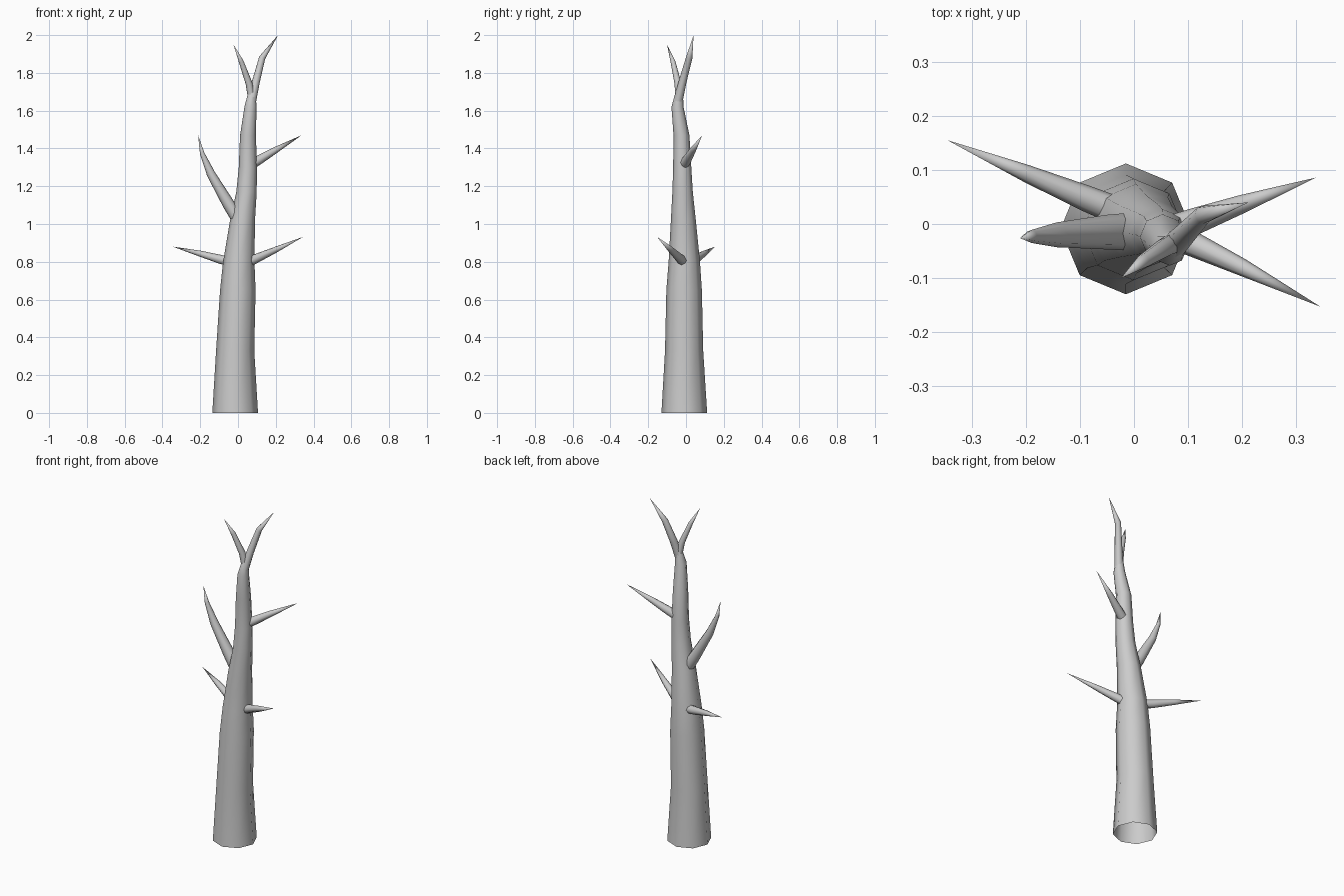
import bpy, bmesh, math
from mathutils import Vector


def limb(name, rings, sides, level=False):
    """Tapering tube through (x, y, z, radius) rings; radius 0 makes a pointed tip."""
    bm = bmesh.new()
    pts = [Vector(r[:3]) for r in rings]
    prev = None
    for i, (x, y, z, r) in enumerate(rings):
        t = (pts[min(i + 1, len(pts) - 1)] - pts[max(i - 1, 0)]).normalized()
        if level:
            t = Vector((0, 0, 1))
        u = Vector((1, 0, 0)) if abs(t.z) > 0.6 else Vector((0, 0, 1))
        if i:
            u = axis
        u = (u - t * u.dot(t)).normalized()
        axis, v = u, t.cross(u)
        if r == 0:
            ring = [bm.verts.new(pts[i])] * sides
        else:
            ring = [bm.verts.new(pts[i] + r * (u * math.cos(a) + v * math.sin(a)))
                    for a in (2 * math.pi * k / sides for k in range(sides))]
        if prev:
            for k in range(sides):
                j = (k + 1) % sides
                quad = [prev[k], prev[j], ring[j], ring[k]]
                bm.faces.new(quad[:3] if r == 0 else quad)
        prev = ring
    me = bpy.data.meshes.new(name)
    bm.to_mesh(me)
    bm.free()
    ob = bpy.data.objects.new(name, me)
    bpy.context.collection.objects.link(ob)
    bpy.context.view_layer.objects.active = ob
    ob.select_set(True)
    bpy.ops.object.shade_smooth_by_angle(angle=math.radians(50))
    ob.select_set(False)


# Trunk, open at the base
limb("trunk", [
    (-0.015, -0.009, 0.00, 0.121), (-0.015, -0.010, 0.33, 0.101),
    (-0.001, -0.010, 0.65, 0.094), (0.004, -0.009, 0.80, 0.083),
    (0.024, -0.014, 1.02, 0.066), (0.045, -0.018, 1.17, 0.054),
    (0.052, -0.020, 1.30, 0.048), (0.053, -0.024, 1.47, 0.042),
    (0.066, -0.045, 1.62, 0.032), (0.073, -0.037, 1.69, 0.021),
    (0.080, -0.030, 1.72, 0.012)], 8, level=True)

# Forked top
limb("top_fork_right", [
    (0.072, -0.042, 1.65, 0.024), (0.094, -0.019, 1.75, 0.021),
    (0.128, 0.017, 1.88, 0.017), (0.212, 0.040, 2.00, 0)], 8)
limb("top_fork_left", [
    (0.072, -0.036, 1.67, 0.020), (0.058, -0.043, 1.745, 0.018),
    (0.017, -0.069, 1.86, 0.013), (-0.024, -0.100, 1.95, 0)], 8)

# Side branches
limb("branch_low_left", [
    (-0.03, 0.024, 0.798, 0.026), (-0.09, 0.048, 0.812, 0.024),
    (-0.20, 0.094, 0.843, 0.016), (-0.345, 0.155, 0.88, 0)], 8)
limb("branch_low_right", [
    (0.05, -0.010, 0.795, 0.026), (0.10, -0.033, 0.819, 0.024),
    (0.20, -0.080, 0.864, 0.016), (0.345, -0.153, 0.932, 0)], 8)
limb("branch_high_right", [
    (0.07, -0.011, 1.315, 0.027), (0.11, 0.004, 1.338, 0.025),
    (0.20, 0.037, 1.392, 0.017), (0.337, 0.086, 1.47, 0)], 8)
limb("branch_mid_left", [
    (-0.005, -0.014, 1.035, 0.035), (-0.05, -0.015, 1.105, 0.032),
    (-0.143, -0.020, 1.265, 0.023), (-0.190, -0.023, 1.375, 0.012),
    (-0.211, -0.026, 1.47, 0)], 8)
